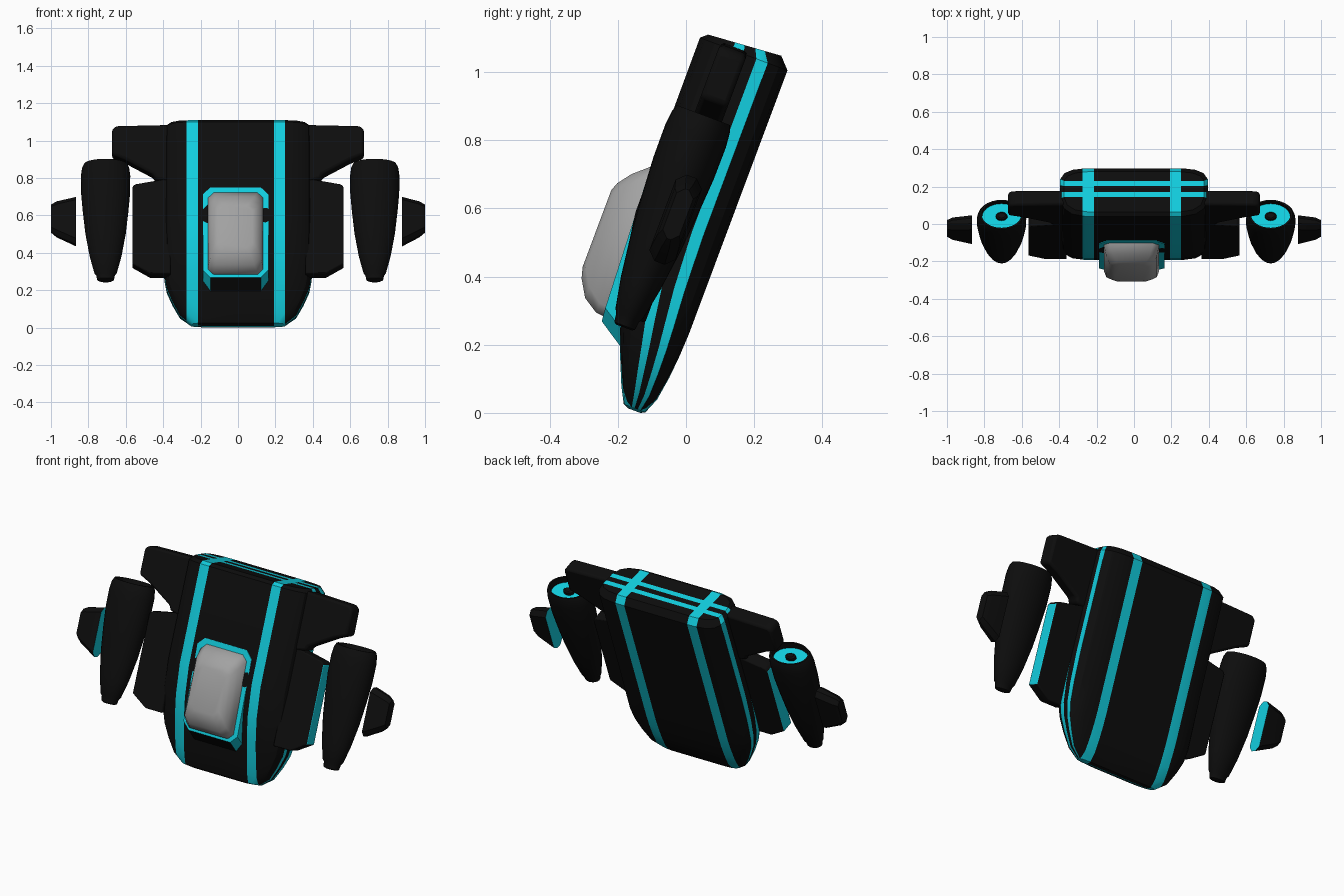
import bpy, bmesh, math

if "Cube" in bpy.data.objects:
    bpy.data.objects.remove(bpy.data.objects["Cube"])

TILT = math.radians(-20.5)   # hull leans back; parts are built upright as (x, depth, height)


def material(name, rgb):
    m = bpy.data.materials.new(name)
    m.diffuse_color = (*rgb, 1)
    m.use_nodes = True
    m.node_tree.nodes["Principled BSDF"].inputs["Base Color"].default_value = m.diffuse_color
    return m


MATS = [material("hull black", (0.004, 0.004, 0.004)),
        material("trim cyan", (0.006, 0.62, 0.74)),
        material("canopy grey", (0.36, 0.36, 0.36))]
BLACK, CYAN, GREY = 0, 1, 2


def finish(name, bm, smooth=35, bevel=0):
    bmesh.ops.recalc_face_normals(bm, faces=bm.faces[:])
    me = bpy.data.meshes.new(name)
    bm.to_mesh(me)
    bm.free()
    for m in MATS:
        me.materials.append(m)
    me.shade_smooth()
    me.set_sharp_from_angle(angle=math.radians(smooth))
    ob = bpy.data.objects.new(name, me)
    bpy.context.collection.objects.link(ob)
    ob.rotation_euler.x = TILT
    if bevel:
        mod = ob.modifiers.new("soft edges", 'BEVEL')
        mod.width, mod.segments = bevel, 2
        mod.limit_method = 'ANGLE'
    return ob


def loft(rings, mat=BLACK, caps=True):
    """Skin a list of equal-length point rings."""
    bm = bmesh.new()
    vr = [[bm.verts.new(p) for p in r] for r in rings]
    n = len(vr[0])
    for a, b in zip(vr, vr[1:]):
        for i in range(n):
            j = (i + 1) % n
            bm.faces.new((a[i], a[j], b[j], b[i])).material_index = mat
    if caps:
        for r in (vr[0], vr[-1]):
            bm.faces.new(r).material_index = mat
    bm.normal_update()
    return bm


def octagon(x0, x1, u0, u1, c):
    """Chamfered rectangle outline."""
    return [(x0 + c, u0), (x1 - c, u0), (x1, u0 + c), (x1, u1 - c),
            (x1 - c, u1), (x0 + c, u1), (x0, u1 - c), (x0, u0 + c)]


# --- hull: half section (width fraction, depth fraction), front to back
HALF = [(.66, 0), (.84, .05), (.95, .17), (1, .37), (1, .5), (1, .645),
        (1, .775), (.94, .9), (.83, .97), (.66, 1)]
BANDS = (3, 5)               # section steps painted as side stripes
# height, half width, front depth, back depth, cap slope
STATIONS = [(-.047, .19, -.165, -.125, 0), (-.04, .25, -.18, -.112, 0),
            (.007, .31, -.205, -.093, 0), (.08, .35, -.236, -.082, 0),
            (.15, .38, -.262, -.076, 0), (.22, .394, -.288, -.073, 0),
            (.33, .397, -.32, -.073, 0), (.5, .397, -.345, -.073, 0),
            (1.045, .395, -.347, -.073, 0), (1.062, .375, -.328, -.105, .017)]
bm = bmesh.new()
rows = []
for u, w, front, back, slope in STATIONS:
    rows.append([[bm.verts.new((s * w * x, front + (back - front) * f, u + slope * f))
                  for x, f in HALF] for s in (1, -1)])


def quad(a, b, c, d, i):
    bm.faces.new((a, b, c, d)).material_index = CYAN if i in BANDS else BLACK


last = len(HALF) - 1
for lo, hi in zip(rows, rows[1:]):
    for side in (0, 1):
        for i in range(last):
            quad(lo[side][i], lo[side][i + 1], hi[side][i + 1], hi[side][i], i)
    for i in (0, last):      # flat front and back
        quad(lo[0][i], hi[0][i], hi[1][i], lo[1][i], -1)
for end in (rows[0], rows[-1]):
    for i in range(last):    # nose and tail caps, banded like the sides
        quad(end[0][i], end[0][i + 1], end[1][i + 1], end[1][i], i)
# long stripes running all the way round
STRIPES = [(-.275, -.215), (.192, .25)]
for x in (e for s in STRIPES for e in s):
    bmesh.ops.bisect_plane(bm, geom=bm.verts[:] + bm.edges[:] + bm.faces[:],
                           plane_co=(x, 0, 0), plane_no=(1, 0, 0))
for f in bm.faces:
    if any(a < f.calc_center_median().x < b for a, b in STRIPES):
        f.material_index = CYAN
finish("hull", bm, 30)

# --- canopy frame: raised rim with a black chin underneath
CX = -.013
front = [(x, -.349 + max(0, .4 - u) * .1, u) for x, u in octagon(CX - .175, CX + .175, .165, .67, .04)]
back = [(x, -.225, u if u > .25 else u - .065) for x, u in octagon(CX - .175, CX + .175, .165, .67, .04)]
bm = loft([back, front], CYAN)
for f in bm.faces:
    if f.calc_center_median().z < .15:
        f.material_index = BLACK
finish("canopy_frame", bm, 30)

# --- canopy dome
dome = []
for v, h, u0, u1, c in [(-.32, .148, .18, .645, .03), (-.35, .147, .183, .64, .03),
                        (-.395, .135, .212, .60, .035), (-.425, .115, .262, .56, .035),
                        (-.434, .09, .295, .535, .03)]:
    dome.append([(x, v, u) for x, u in octagon(CX - h, CX + h, u0, u1, c)])
finish("canopy", loft(dome, GREY), 50)

# --- paired side parts
FIN = [(.36, 1.055), (.65, 1.048), (.673, 1.03), (.673, .885), (.60, .855),
       (.45, .77), (.44, .745), (.36, .73)]
PAD = [(.36, .75), (.55, .715), (.565, .70), (.565, .262), (.47, .205), (.36, .205)]
POD = [(.171, .035), (.176, .045), (.202, .05), (.215, .06), (.31, .085), (.44, .108),
       (.566, .122), (.67, .131), (.77, .132), (.815, .126), (.836, .116),
       (.836, .106), (.80, .104)]
SIDES = 28
POD_V = -.258


def ellipse(cx, r, u, squash=.72):
    return [(cx + r * math.cos(t), POD_V + r * squash * math.sin(t), u)
            for t in (2 * math.pi * k / SIDES for k in range(SIDES))]


for s, side in ((-1, "left"), (1, "right")):
    # upper fin
    bm = loft([[(s * x, v, u) for x, u in FIN] for v in (-.285, -.2)])
    finish("upper_fin_" + side, bm, 35, .014)

    # side pad with bright outer face
    bm = loft([[(s * x, v, u) for x, u in PAD] for v in (-.28, -.205)])
    for f in bm.faces:
        c = f.calc_center_median()
        if abs(c.x) > .56:
            f.material_index = CYAN
    finish("side_pad_" + side, bm, 35, .006)

    # engine pod: tapered shell with a recessed bright disc and hub
    cx = -.708 if s < 0 else .731
    bm = loft([ellipse(cx, r, u) for u, r in POD])
    for f in bm.faces:
        if len(f.verts) == SIDES and f.calc_center_median().z > .5:
            f.material_index = CYAN
    finish("engine_pod_" + side, bm, 35)
    hub = loft([ellipse(cx, r, u) for u, r in ((.795, .032), (.815, .03), (.822, .02))])
    finish("pod_hub_" + side, hub, 35)

    # outer tip, tapering outward, with bright inner face
    x0 = .866 if s < 0 else .878
    rings = []
    for x, v0, v1, u0, u1, c in [(x0, -.268, -.186, .385, .655, .025),
                                 (.97, -.262, -.19, .435, .632, .025),
                                 (1.0, -.252, -.2, .46, .615, .02)]:
        rings.append([(s * x, v, u) for v, u in octagon(v0, v1, u0, u1, c)])
    bm = loft(rings)
    for f in bm.faces:
        if abs(f.calc_center_median().x) < x0 + .005:
            f.material_index = CYAN
    finish("outer_tip_" + side, bm, 35)
